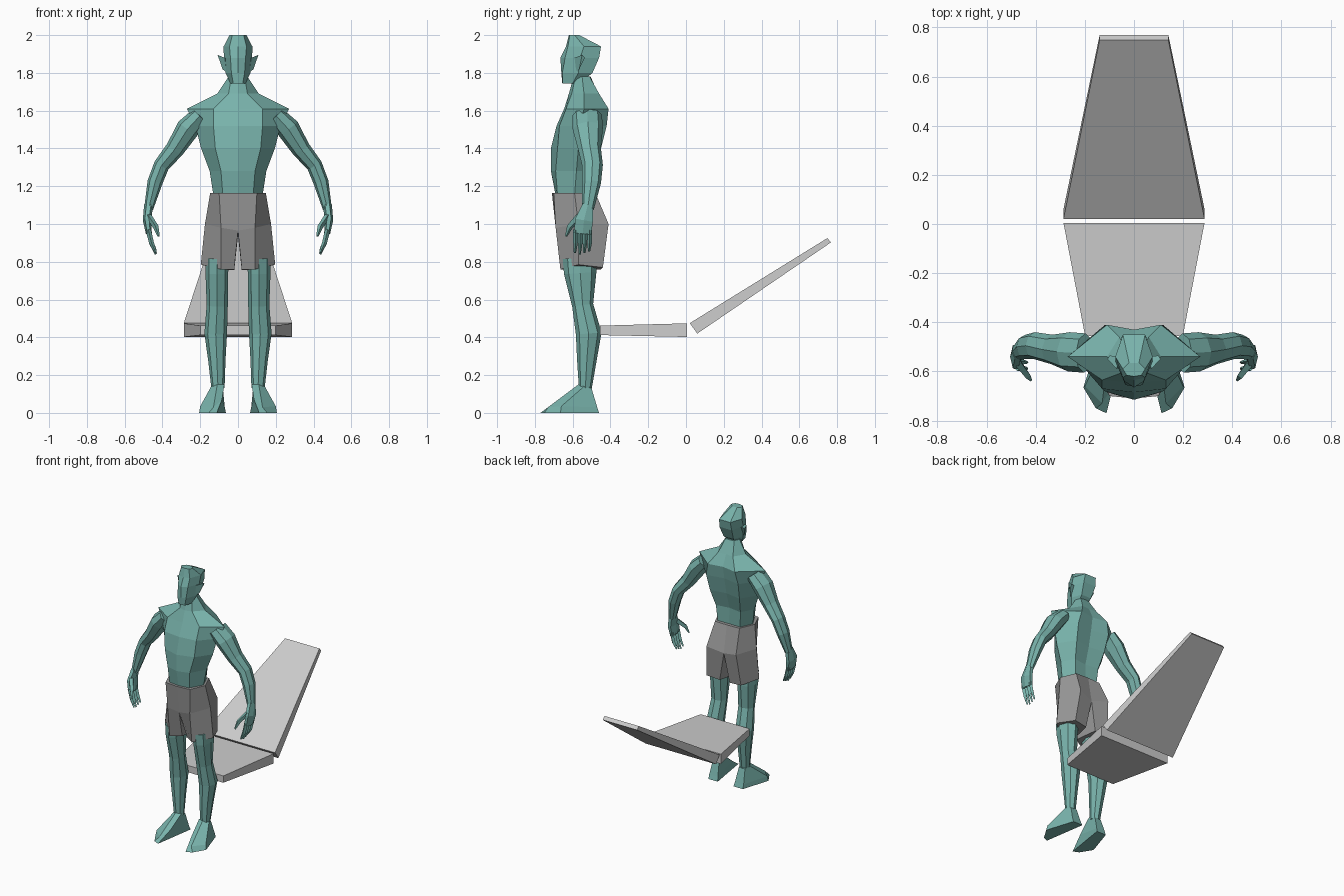
import bpy, bmesh, math
from mathutils import Vector


def material(name, color):
    m = bpy.data.materials.new(name)
    m.diffuse_color = (*color, 1)
    return m


SKIN = material("teal skin", (0.19, 0.45, 0.41))
CLOTH = material("grey cloth", (0.32, 0.32, 0.32))
BOARD = material("light grey board", (0.60, 0.60, 0.60))


def loft(name, rings, mat):
    """Skin closed rings, cap the ends and mirror across x = 0."""
    bm = bmesh.new()
    loops = [[bm.verts.new(p) for p in r] for r in rings]

    def face(vs):
        if any(v.co.x > 0.001 for v in vs):   # leave the centre plane open
            bm.faces.new(vs)

    for a, b in zip(loops, loops[1:]):
        for i in range(len(a)):
            j = (i + 1) % len(a)
            face((a[i], a[j], b[j], b[i]))
    face(loops[0][::-1])
    face(loops[-1])
    bmesh.ops.mirror(bm, geom=bm.verts[:] + bm.edges[:] + bm.faces[:],
                     axis='X', merge_dist=0.0005)
    bmesh.ops.recalc_face_normals(bm, faces=bm.faces[:])
    me = bpy.data.meshes.new(name)
    bm.to_mesh(me)
    bm.free()
    me.materials.append(mat)
    ob = bpy.data.objects.new(name, me)
    bpy.context.collection.objects.link(ob)
    return ob


def trunk(name, rows, mat):
    """Row: z, front y, front corner x/y, side x/y, back corner x/y, back y."""
    loft(name, [[(0, f, z), (fx, fy, z), (sx, sy, z), (bx, by, z), (0, b, z)]
                for z, f, fx, fy, sx, sy, bx, by, b in rows], mat)


def limb(name, stations, mat, n=8):
    """Station: x, y, z, half width, half depth along a path."""
    pts = [Vector(s[:3]) for s in stations]
    rings = []
    for i, (p, s) in enumerate(zip(pts, stations)):
        t = (pts[min(i + 1, len(pts) - 1)] - pts[max(i - 1, 0)]).normalized()
        u = t.cross(Vector((0, 1, 0))).normalized()
        v = u.cross(t)
        rings.append([p + u * s[3] * math.cos(k * math.tau / n)
                      + v * s[4] * math.sin(k * math.tau / n) for k in range(n)])
    loft(name, rings, mat)


# torso and neck
trunk("torso", [
    (1.78, -.595, .035, -.585, .05, -.55, .035, -.51, -.505),
    (1.69, -.62, .05, -.605, .11, -.54, .06, -.46, -.465),
    (1.61, -.645, .13, -.635, .27, -.54, .11, -.41, -.43),
    (1.52, -.685, .13, -.67, .225, -.56, .13, -.42, -.445),
    (1.40, -.715, .12, -.68, .195, -.57, .12, -.45, -.47),
    (1.28, -.715, .09, -.69, .15, -.58, .10, -.49, -.505),
    (1.15, -.69, .08, -.68, .13, -.59, .09, -.50, -.50)], SKIN)

# head
trunk("head", [
    (1.745, -.655, .025, -.655, .04, -.60, .025, -.56, -.56),
    (1.80, -.66, .035, -.655, .066, -.57, .04, -.495, -.495),
    (1.88, -.665, .04, -.64, .075, -.56, .05, -.46, -.46),
    (1.94, -.635, .045, -.625, .076, -.54, .045, -.45, -.45),
    (2.00, -.62, .03, -.615, .045, -.59, .02, -.565, -.565)], SKIN)

# pointed ears
loft("ears", [[(.06, -.58, 1.80), (.07, -.59, 1.88), (.06, -.54, 1.88)],
              [(.082, -.565, 1.82), (.108, -.55, 1.895), (.10, -.535, 1.88)]], SKIN)

# shorts: joined at the top, two open legs below
loft("shorts", [
    [(0, -.71, 1.165), (.10, -.70, 1.165), (.147, -.59, 1.165),
     (.10, -.48, 1.165), (0, -.475, 1.165), (0, -.59, 1.165)],
    [(0, -.685, .965), (.09, -.69, .98), (.175, -.57, 1.0),
     (.12, -.41, 1.0), (0, -.44, .97), (0, -.57, .94)],
    [(.02, -.62, .76), (.09, -.665, .76), (.197, -.57, .785),
     (.14, -.44, .77), (.04, -.45, .76), (.02, -.55, .755)]], CLOTH)

# arms
limb("arms", [(.20, -.525, 1.575, .05, .08), (.265, -.52, 1.505, .062, .08),
              (.335, -.51, 1.395, .05, .06), (.405, -.495, 1.31, .042, .055),
              (.44, -.50, 1.22, .04, .05), (.473, -.52, 1.08, .024, .032)], SKIN)

# hands with fingers and thumb
limb("palms", [(.473, -.52, 1.10, .024, .032), (.482, -.54, 1.02, .022, .055),
               (.472, -.547, .95, .016, .052)], SKIN, 6)
for i in range(4):
    y = -.585 + i * .025
    tip = .84 + .008 * abs(i - 1)
    limb(f"finger_{i + 1}", [(.475, y, .97, .014, .013), (.458, y, .90, .013, .012),
                             (.435, y - .003, tip, .006, .006)], SKIN, 4)
limb("thumbs", [(.472, -.565, 1.04, .016, .02), (.435, -.615, .985, .015, .016),
                (.42, -.635, .935, .006, .006)], SKIN, 4)

# legs
limb("legs", [(.11, -.565, .82, .062, .088), (.112, -.56, .74, .06, .086),
              (.11, -.547, .57, .056, .056), (.118, -.515, .42, .06, .068),
              (.112, -.525, .28, .046, .052), (.106, -.533, .13, .035, .034)], SKIN)

# feet, toes turned outward
loft("feet", [
    [(.072, -.555, .15), (.11, -.57, .15), (.142, -.54, .14),
     (.13, -.50, .13), (.08, -.50, .13)],
    [(.085, -.66, .07), (.13, -.73, .03), (.20, -.66, .035),
     (.14, -.47, .03), (.07, -.47, .03)],
    [(.112, -.77, 0), (.155, -.75, 0), (.206, -.665, 0),
     (.14, -.46, 0), (.064, -.46, 0)]], SKIN)


def board(name, ends):
    """End: half width, lower y/z, upper y/z."""
    loft(name, [[(0, y0, z0), (w, y0, z0), (w, y1, z1), (0, y1, z1)]
                for w, y0, z0, y1, z1 in ends], BOARD)


# lounge chair boards
board("chair_seat", [(.199, -.455, .412, -.455, .462), (.287, .005, .402, .005, .474)])
board("chair_back", [(.287, .06, .42, .02, .475), (.14, .768, .903, .748, .925)])
